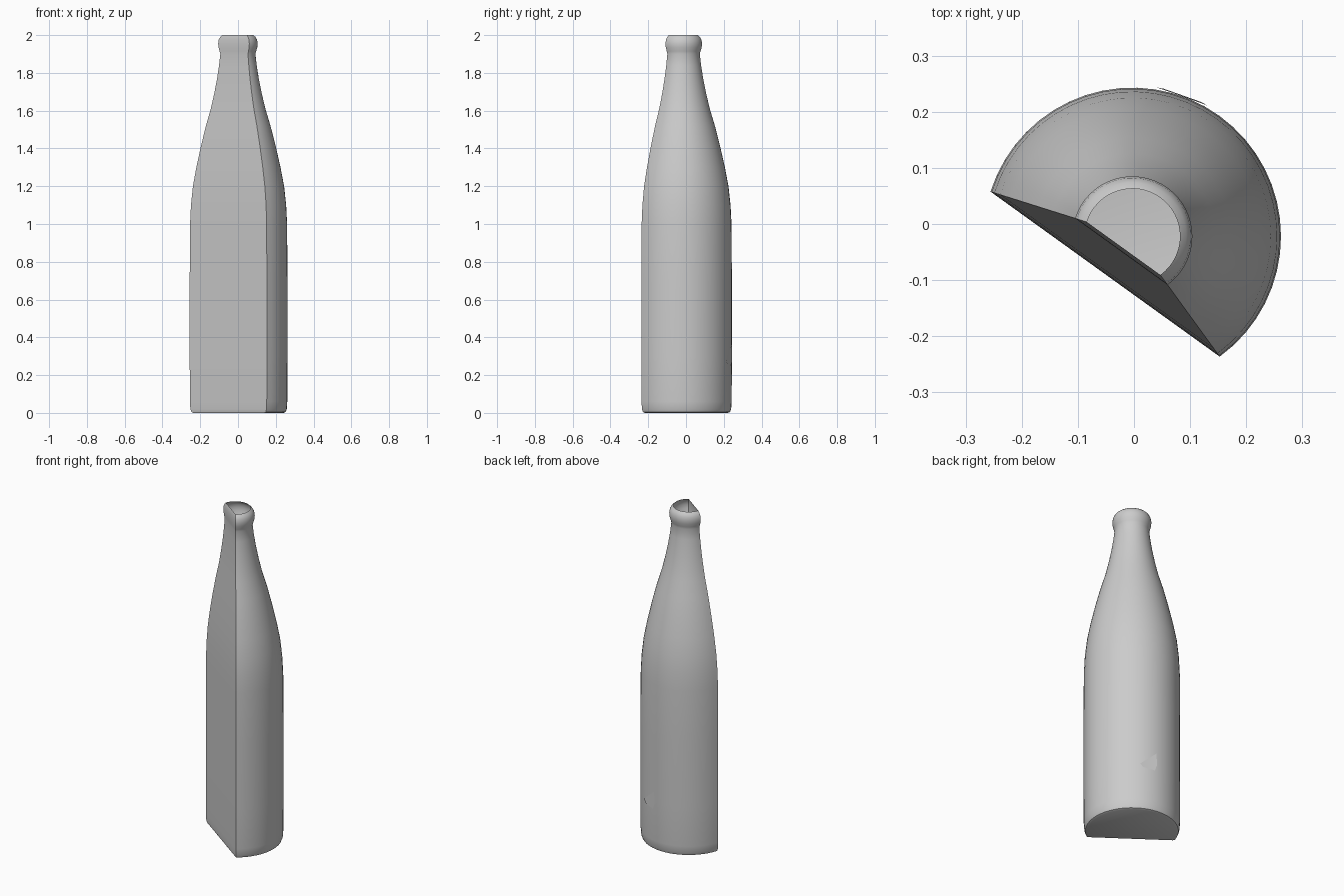
import bpy, bmesh, math

if "Cube" in bpy.data.objects:
    bpy.data.objects.remove(bpy.data.objects["Cube"])

CX, CY = -0.003, -0.022            # bottle axis
A0, A1 = math.radians(-54), math.radians(162.5)
SEG = 32

# (radius, height) of the bottle wall, bottom to top
PROFILE = [(.244, 0), (.255, .005), (.261, .02), (.264, .06), (.265, .3), (.265, .7),
           (.263, 1.0), (.258, 1.1), (.247, 1.2), (.228, 1.3), (.203, 1.41),
           (.175, 1.52), (.148, 1.61), (.129, 1.69), (.113, 1.77), (.102, 1.84),
           (.095, 1.9), (.099, 1.915), (.105, 1.935), (.107, 1.955),
           (.104, 1.975), (.096, 1.99), (.085, 2.0)]


def polar(r, a, z):
    return (CX + r * math.cos(a), CY + r * math.sin(a), z)


def finish(name, bm):
    mesh = bpy.data.meshes.new(name)
    bm.to_mesh(mesh)
    bm.free()
    obj = bpy.data.objects.new(name, mesh)
    bpy.context.collection.objects.link(obj)
    bpy.ops.object.select_all(action='DESELECT')
    bpy.context.view_layer.objects.active = obj
    obj.select_set(True)
    bpy.ops.object.shade_smooth_by_angle(angle=math.radians(35))
    return obj


# Partial revolve; the missing sector is closed by flat chord panels, mouth stays open
bm = bmesh.new()
rings = [[bm.verts.new(polar(r, A0 + (A1 - A0) * i / SEG, z)) for i in range(SEG + 1)]
         for r, z in PROFILE]
for low, high in zip(rings, rings[1:]):
    for i in range(SEG + 1):
        j = (i + 1) % (SEG + 1)
        bm.faces.new((low[i], low[j], high[j], high[i]))
# Flat floor
bm.faces.new(rings[0][::-1])
finish("cut_bottle", bm)

# Small flat chip on the back of the body
bm = bmesh.new()
chip = [(60, .28), (63, .26), (78, .25), (81, .29), (80, .36)]
bm.faces.new([bm.verts.new(polar(.269, math.radians(a), z)) for a, z in chip])
finish("chip", bm)
